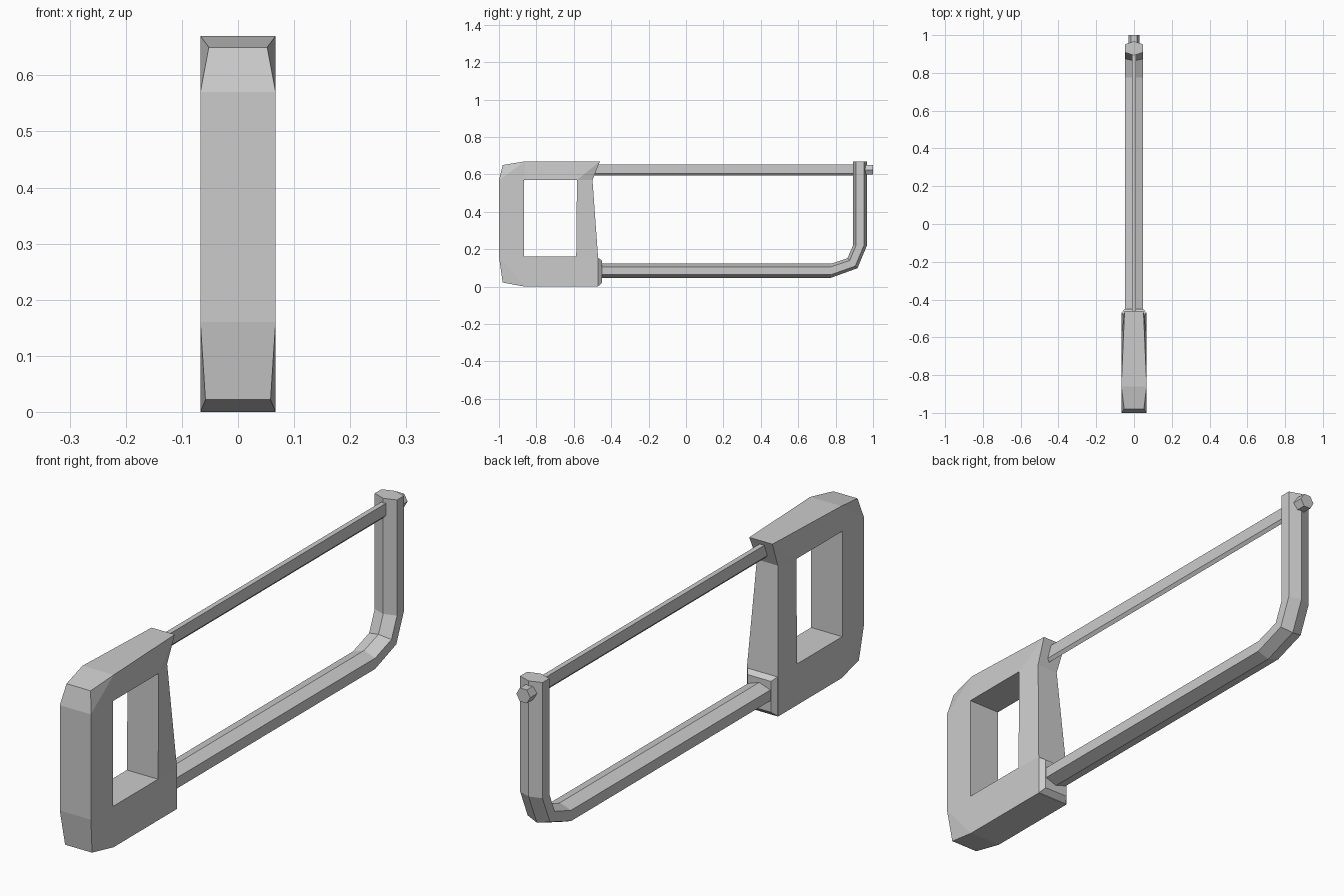
import bpy, bmesh, math
from mathutils import Vector

cube = bpy.data.objects.get("Cube")
if cube:
    bpy.data.objects.remove(cube, do_unlink=True)

GREY = (0.6, 0.6, 0.6, 1)
metal = bpy.data.materials.new("light_grey")
metal.use_nodes = True
metal.diffuse_color = GREY
metal.node_tree.nodes["Principled BSDF"].inputs["Base Color"].default_value = GREY


def finish(name, bm):
    """Turn a bmesh into a named, flat shaded object."""
    bmesh.ops.recalc_face_normals(bm, faces=bm.faces)
    mesh = bpy.data.meshes.new(name)
    bm.to_mesh(mesh)
    bm.free()
    mesh.materials.append(metal)
    obj = bpy.data.objects.new(name, mesh)
    bpy.context.collection.objects.link(obj)
    return obj


def loft(name, rings):
    """Skin a row of equal rings and cap both ends."""
    bm = bmesh.new()
    rows = [[bm.verts.new(p) for p in ring] for ring in rings]
    n = len(rows[0])
    for a, b in zip(rows, rows[1:]):
        for i in range(n):
            j = (i + 1) % n
            bm.faces.new((a[i], a[j], b[j], b[i]))
    bm.faces.new(rows[0])
    bm.faces.new(rows[-1])
    return finish(name, bm)


# Handle: outline and grip opening as (y, z, half width)
W = 0.067
outer = [(-1, .57, W), (-.98, .65, .052), (-.86, .67, W), (-.46, .67, .05),
         (-.5, .57, .045), (-.47, .155, W), (-.47, 0, W), (-.86, 0, W),
         (-.98, .022, .058), (-1, .16, W)]
opening = [(-.865, .57, W), (-.583, .57, W), (-.587, .16, W), (-.865, .16, W)]
# Side panels, where numbers from 10 upward are the opening corners
panels = [(0, 1, 2), (0, 2, 10), (2, 3, 11, 10), (3, 4, 11), (4, 5, 12, 11),
          (5, 6, 7, 12), (7, 13, 12), (7, 8, 9), (7, 9, 13), (9, 0, 10, 13)]
bm = bmesh.new()
sides = [[bm.verts.new((s * w, y, z)) for y, z, w in outer + opening] for s in (-1, 1)]
for side in sides:
    for panel in panels:
        bm.faces.new([side[i] for i in panel])
for loop in (range(10), range(10, 14)):
    loop = list(loop)
    for i, j in zip(loop, loop[1:] + loop[:1]):
        bm.faces.new((sides[0][i], sides[0][j], sides[1][j], sides[1][i]))
finish("handle", bm)

# Tapered socket where the frame enters the handle
def rectangle(y, w, low, high):
    return [(-w, y, low), (w, y, low), (w, y, high), (-w, y, high)]

loft("frame_socket", [rectangle(-.472, W, 0, .155), rectangle(-.45, .05, .02, .14)])

# Bent frame: a ridged six sided bar swept along the lower arm and up the end
section = [(0, .0375), (.048, .021), (.048, -.021), (0, -.0375), (-.048, -.021), (-.048, .021)]
path = [(-.5, .085, 0), (.775, .085, 0), (.89, .125, 45), (.93, .22, 90), (.93, .67, 90)]
rings = []
for y, z, bend in path:
    a = math.radians(bend)
    rings.append([Vector((x, y - t * math.sin(a), z + t * math.cos(a))) for x, t in section])
loft("frame", rings)

# Blade with a bevelled cutting edge
blade = [(-.01, .652), (.01, .652), (.01, .605), (0, .593), (-.01, .605)]
loft("blade", [[(x, y, z) for x, z in blade] for y in (-.53, .92)])

# Hexagonal tension bolt
hexagon = [(.03 * math.cos(math.radians(60 * k)), .03 * math.sin(math.radians(60 * k)))
           for k in range(6)]
loft("tension_bolt", [[(x, y, .625 + z) for x, z in hexagon] for y in (.94, 1)])
